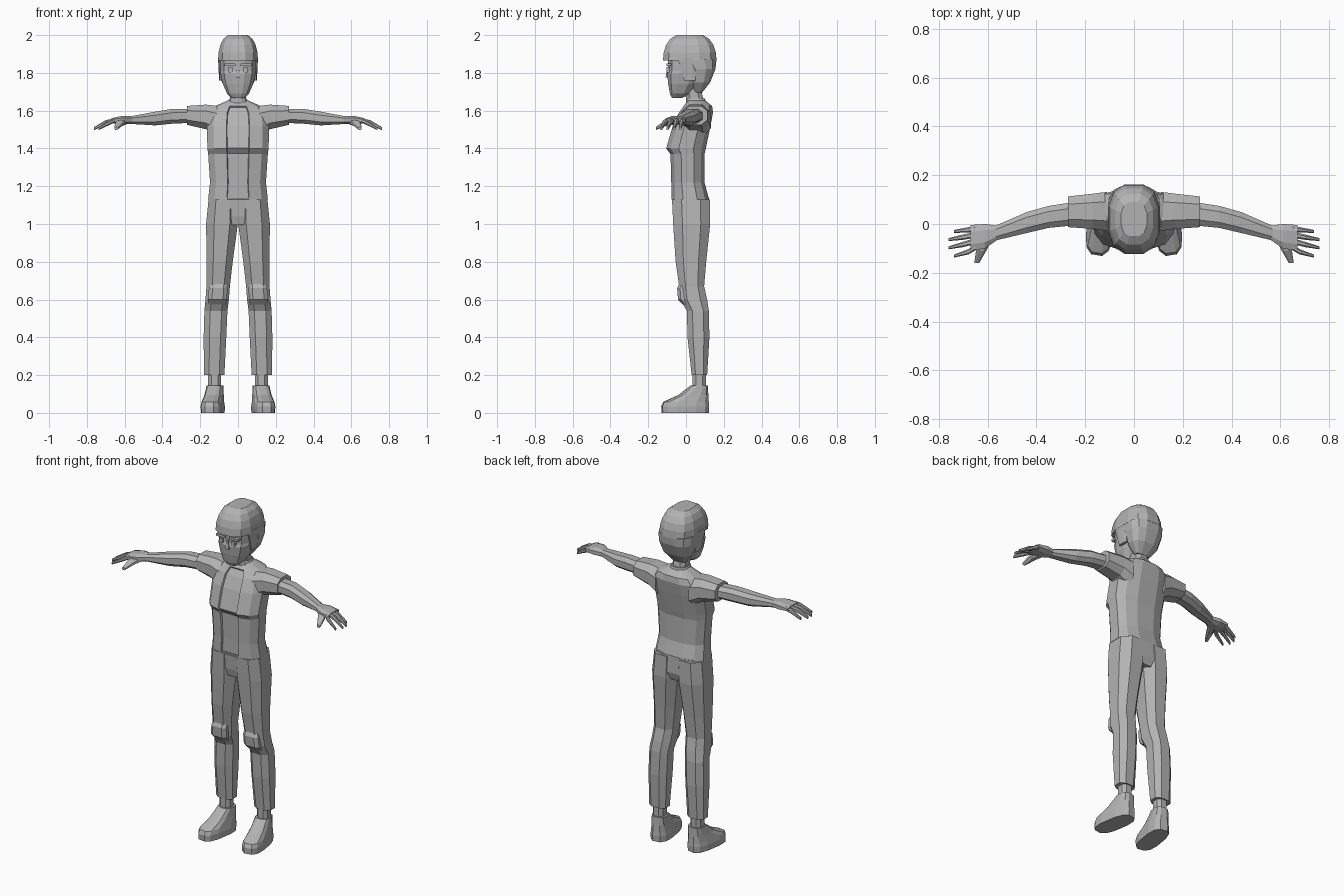
import bpy, bmesh
from math import sin, cos, pi, radians
from mathutils import Matrix

if "Cube" in bpy.data.objects:
    bpy.data.objects.remove(bpy.data.objects["Cube"])

grey = bpy.data.materials.new("plain_grey")
grey.use_nodes = True
grey.diffuse_color = (0.45, 0.45, 0.45, 1)
grey.node_tree.nodes["Principled BSDF"].inputs["Base Color"].default_value = grey.diffuse_color


def signed_power(value, exponent):
    return abs(value) ** exponent * (1 if value > 0 else -1)


def place(axis, along, first, second):
    """Point at a distance along the axis, with its two cross coordinates."""
    if axis == "x":
        return along, first, second
    if axis == "y":
        return first, along, second
    return first, second, along


def ring(at, wide, deep, side=0, shift=0):
    """Cross-section: half sizes, and the offset of its centre."""
    return at, wide, deep, side, shift


def loft(bm, rings, axis="z", sides=12, roundness=0.75):
    """Skin rounded-box cross-sections stacked along an axis."""
    reach = cos(pi / sides) ** roundness
    angles = [2 * pi * (i + 0.5) / sides for i in range(sides)]
    loops = []
    for at, wide, deep, side, shift in rings:
        loops.append([bm.verts.new(place(
            axis, at,
            side + wide * signed_power(cos(angle), roundness) / reach,
            shift + deep * signed_power(sin(angle), roundness) / reach))
            for angle in angles])
    for low, high in zip(loops, loops[1:]):
        for i in range(sides):
            bm.faces.new((low[i - 1], low[i], high[i], high[i - 1]))
    bm.faces.new(loops[0])
    bm.faces.new(loops[-1])
    bmesh.ops.recalc_face_normals(bm, faces=bm.faces)
    bm.normal_update()


def finish(bm, name, mirror=False):
    mesh = bpy.data.meshes.new(name)
    bm.to_mesh(mesh)
    bm.free()
    mesh.materials.append(grey)
    part_object = bpy.data.objects.new(name, mesh)
    bpy.context.collection.objects.link(part_object)
    if mirror:
        part_object.modifiers.new("mirror", "MIRROR")


def part(name, rings, mirror=False, **options):
    bm = bmesh.new()
    loft(bm, rings, **options)
    finish(bm, name, mirror)


def pair(name, rings, axis="z", sides=8, roundness=0.8):
    part(name, rings, mirror=True, axis=axis, sides=sides, roundness=roundness)


# Jacket with a sunken front panel between its open edges
bm = bmesh.new()
loft(bm, [
    ring(1.13, wide=.158, deep=.1, shift=.022),
    ring(1.22, wide=.148, deep=.088, shift=.01),
    ring(1.37, wide=.158, deep=.09, shift=.008),
    ring(1.4, wide=.162, deep=.105),
    ring(1.52, wide=.165, deep=.1, shift=.03),
    ring(1.59, wide=.155, deep=.09, shift=.053),
    ring(1.625, wide=.12, deep=.075, shift=.063),
    ring(1.655, wide=.052, deep=.045, shift=.055),
])
panel = []
for face in bm.faces:
    centre = face.calc_center_median()
    if abs(centre.x) < .01 and centre.z < 1.62 and face.normal.y < -.3:
        panel.append(face)
bmesh.ops.inset_region(bm, faces=panel, thickness=.004, depth=-.01)
finish(bm, "jacket")

# Collar and neck
part("collar", [
    ring(1.63, wide=.062, deep=.055, shift=.055),
    ring(1.665, wide=.045, deep=.05, shift=.05),
])
part("neck", [
    ring(1.62, wide=.042, deep=.045, shift=.055),
    ring(1.76, wide=.04, deep=.045, shift=.025),
], sides=8)

# Sleeves, bare arms and palms
pair("sleeve", [
    ring(.11, wide=.08, deep=.08, side=.052, shift=1.545),
    ring(.17, wide=.072, deep=.065, side=.052, shift=1.567),
    ring(.27, wide=.063, deep=.05, side=.05, shift=1.575),
], axis="x")
pair("arm", [
    ring(.24, wide=.048, deep=.036, side=.043, shift=1.572),
    ring(.35, wide=.045, deep=.039, side=.029, shift=1.57),
    ring(.44, wide=.043, deep=.036, side=.006, shift=1.558),
    ring(.57, wide=.03, deep=.02, side=-.038, shift=1.55),
], axis="x")
pair("palm", [
    ring(.56, wide=.029, deep=.02, side=-.036, shift=1.55),
    ring(.61, wide=.05, deep=.023, side=-.05, shift=1.55),
    ring(.67, wide=.053, deep=.013, side=-.057, shift=1.547),
], axis="x")

# Fingers fan out from the knuckles and droop to their tips
for i, label in enumerate(("little", "ring", "middle", "index")):
    knuckle = -.018 - .026 * i
    tip = knuckle * 1.3 - .007
    reach = .73 + .035 * sin(pi * (i + .3) / 3.6)
    pair(label + "_finger", [
        ring(.65, wide=.012, deep=.012, side=knuckle, shift=1.55),
        ring(reach - .06, wide=.011, deep=.012, side=(knuckle + tip) / 2, shift=1.537),
        ring(reach, wide=.006, deep=.008, side=tip, shift=1.505),
    ], axis="x")
pair("thumb", [
    ring(-.05, wide=.025, deep=.018, side=.6, shift=1.547),
    ring(-.11, wide=.021, deep=.015, side=.627, shift=1.532),
    ring(-.16, wide=.01, deep=.008, side=.645, shift=1.506),
], axis="y")

# Trousers with knee pads
part("hips", [
    ring(.995, wide=.1, deep=.082, shift=.028),
    ring(1.04, wide=.155, deep=.095, shift=.03),
    ring(1.14, wide=.153, deep=.098, shift=.024),
])
pair("trouser_leg", [
    ring(.2, wide=.054, deep=.041, side=.126, shift=.071),
    ring(.4, wide=.06, deep=.058, side=.122, shift=.066),
    ring(.54, wide=.061, deep=.058, side=.117, shift=.063),
    ring(.6, wide=.062, deep=.071, side=.11, shift=.041),
    ring(.67, wide=.062, deep=.066, side=.105, shift=.03),
    ring(.8, wide=.069, deep=.081, side=.097, shift=.026),
    ring(1.0, wide=.084, deep=.098, side=.085, shift=.03),
    ring(1.13, wide=.078, deep=.1, side=.078, shift=.026),
])
pair("knee_pad", [
    ring(.575, wide=.045, deep=.024, side=.109, shift=.006),
    ring(.6, wide=.051, deep=.036, side=.109, shift=-.006),
    ring(.66, wide=.049, deep=.038, side=.105, shift=-.009),
    ring(.685, wide=.042, deep=.033, side=.103, shift=-.003),
], roundness=.6)

# Ankles and splayed shoes
pair("ankle", [ring(z, wide=.034, deep=.035, side=.124, shift=.07) for z in (.12, .23)])
bm = bmesh.new()
loft(bm, [
    ring(0, wide=.056, deep=.123, shift=-.067),
    ring(.035, wide=.057, deep=.125, shift=-.067),
    ring(.058, wide=.053, deep=.119, shift=-.063),
    ring(.095, wide=.047, deep=.077, shift=-.023),
    ring(.145, wide=.042, deep=.044, shift=.008),
], roundness=.7)
splay = Matrix.Rotation(radians(9), 4, "Z")
bmesh.ops.transform(bm, verts=bm.verts, matrix=Matrix.Translation((.123, .062, 0)) @ splay)
finish(bm, "shoe", mirror=True)

# Face and nose
part("face", [
    ring(1.668, wide=.035, deep=.028, shift=-.047),
    ring(1.69, wide=.058, deep=.053, shift=-.032),
    ring(1.74, wide=.08, deep=.077, shift=-.017),
    ring(1.795, wide=.093, deep=.095, shift=-.005),
    ring(1.81, wide=.093, deep=.097, shift=.003),
    ring(1.88, wide=.095, deep=.097, shift=.003),
])
part("nose", [
    ring(1.775, wide=.012, deep=.014, shift=-.094),
    ring(1.83, wide=.005, deep=.01, shift=-.09),
], sides=4)

# Hair: a dome with an overhanging fringe, a tapered back and sideburns
dome = []
for step in range(5):
    angle = step * pi / 10
    spread = cos(angle) ** .6
    height = 1.865 + .135 * sin(angle) / sin(.4 * pi)
    dome.append(ring(height, wide=.106 * spread, deep=.142 * spread, shift=.02))
part("hair_cap", dome)
part("hair_back", [
    ring(1.695, wide=.045, deep=.02, shift=.065),
    ring(1.75, wide=.085, deep=.054, shift=.074),
    ring(1.82, wide=.103, deep=.078, shift=.078),
    ring(1.87, wide=.105, deep=.1, shift=.061),
])
pair("sideburn", [
    ring(1.76, wide=.008, deep=.03, side=.092, shift=.02),
    ring(1.88, wide=.009, deep=.052, side=.097, shift=.007),
])

# Brows and eyes
for name, low, high, half, side in (("brow", 1.836, 1.85, .029, .043),
                                    ("eye", 1.803, 1.83, .01, .04)):
    pair(name, [ring(z, wide=half, deep=.012, side=side, shift=-.092) for z in (low, high)],
         sides=4, roundness=.3)
